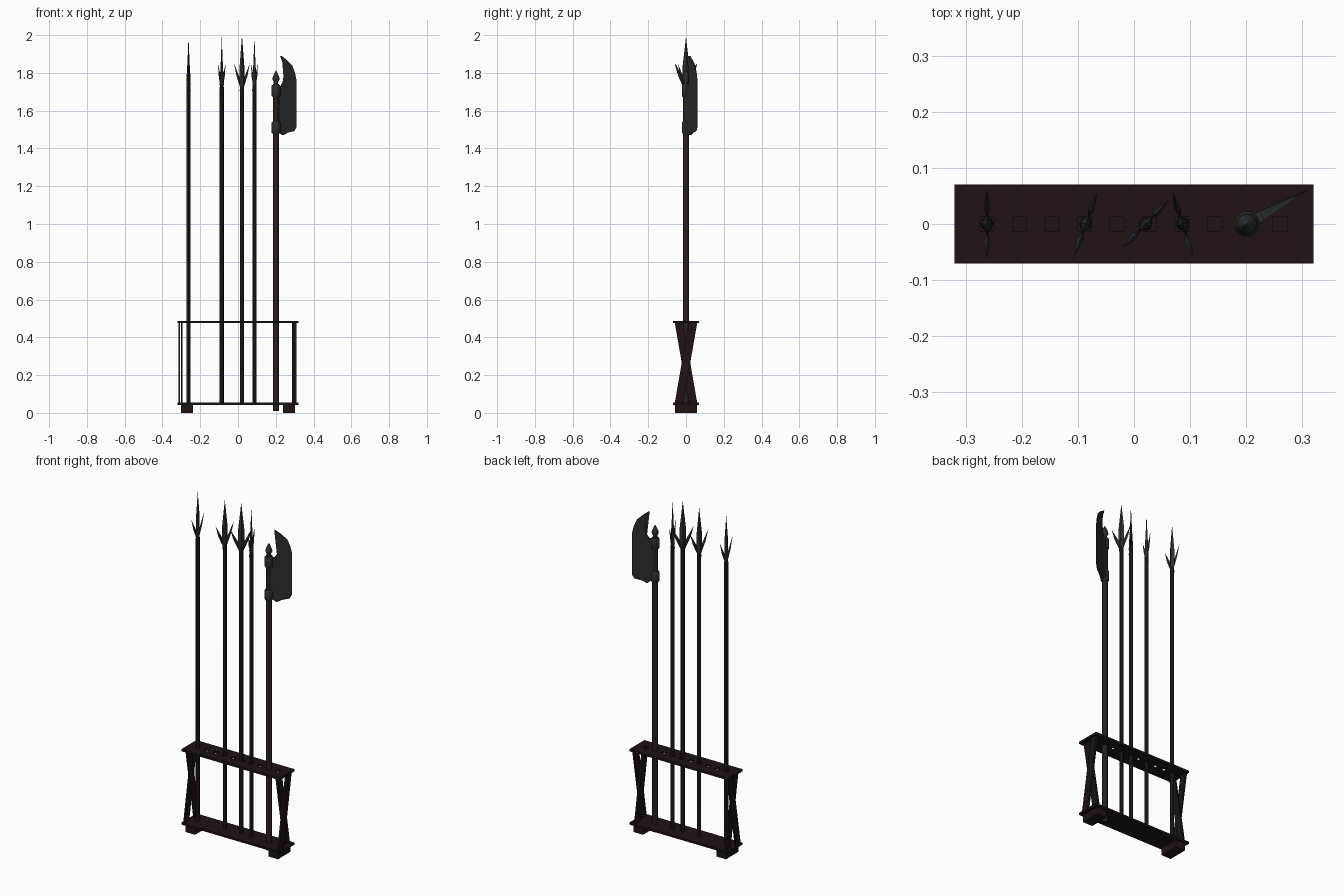
import bpy, bmesh
from math import radians, cos, sin, pi, atan2, hypot
from mathutils import Matrix

if "Cube" in bpy.data.objects:
    bpy.data.objects.remove(bpy.data.objects["Cube"])


def material(name, rgb):
    m = bpy.data.materials.new(name)
    m.diffuse_color = (*rgb, 1)
    m.use_nodes = True
    m.node_tree.nodes["Principled BSDF"].inputs["Base Color"].default_value = m.diffuse_color
    return m


WOOD = material("dark_wood", (0.013, 0.007, 0.006))
POLE = material("pole_wood", (0.022, 0.014, 0.010))
METAL = material("dark_metal", (0.024, 0.027, 0.028))


def make(name, bm, mat, loc=(0, 0, 0), turn=0):
    bmesh.ops.recalc_face_normals(bm, faces=bm.faces)
    me = bpy.data.meshes.new(name)
    bm.to_mesh(me)
    bm.free()
    me.materials.append(mat)
    ob = bpy.data.objects.new(name, me)
    bpy.context.collection.objects.link(ob)
    ob.location = loc
    ob.rotation_euler.z = radians(turn)
    return ob


def box(name, centre, size, mat, matrix=None, turn=0):
    bm = bmesh.new()
    bmesh.ops.create_cube(bm, size=1)
    bmesh.ops.scale(bm, vec=size, verts=bm.verts)
    if matrix:
        bm.transform(matrix)
    return make(name, bm, mat, centre, turn)


def lathe(name, profile, mat, loc, sides=10):
    bm = bmesh.new()
    rings = [[bm.verts.new((r * cos(2 * pi * i / sides), r * sin(2 * pi * i / sides), z))
              for i in range(sides)] for r, z in profile]
    for a, b in zip(rings, rings[1:]):
        for i in range(sides):
            j = (i + 1) % sides
            bm.faces.new((a[i], a[j], b[j], b[i]))
    bm.faces.new(rings[0])
    bm.faces.new(rings[-1])
    ob = make(name, bm, mat, loc)
    for p in ob.data.polygons:
        p.use_smooth = len(p.vertices) == 4
    ob.data.set_sharp_from_angle(angle=radians(40))
    return ob


# Rack boards, the top one pierced by ten square slots
top = box("top_board", (0, 0, 0.481), (0.64, 0.14, 0.012), WOOD)
box("bottom_board", (0, 0, 0.049), (0.64, 0.14, 0.012), WOOD)
slots = bmesh.new()
for i in range(10):
    bmesh.ops.create_cube(slots, size=0.025,
                          matrix=Matrix.Translation((-0.262 + 0.058 * i, 0, 0.481)))
cutter = make("slot_cutter", slots, WOOD)
cutter.hide_render = True
cutter.hide_set(True)
cut = top.modifiers.new("slots", 'BOOLEAN')
cut.object = cutter
cut.operation = 'DIFFERENCE'
cut.solver = 'EXACT'

# Feet
for side, s in (("left", -1), ("right", 1)):
    box(side + "_foot", (s * 0.27, 0, 0.0215), (0.062, 0.116, 0.043), WOOD)


# Crossed end planks, sheared so that their ends stay level
def cross_plank(name, x, thick, lean):
    h, w = 0.42, 0.045
    shear = Matrix.Identity(4)
    shear[1][2] = lean * (0.118 - w) / h
    box(name, (x, 0, 0.265), (thick, w, h), WOOD, shear)


cross_plank("left_outer_plank", -0.311, 0.008, 1)
cross_plank("left_inner_plank", -0.297, 0.008, -1)
cross_plank("right_outer_plank", 0.303, 0.012, 1)
cross_plank("right_inner_plank", 0.291, 0.012, -1)


# Barbed spearhead: flat outline with a raised central ridge on both faces
def spear_head(name, x, turn, tip):
    bm = bmesh.new()
    T = bm.verts.new((0, 0, tip))
    B = bm.verts.new((0, 0, 1.70))
    ridges = [[bm.verts.new((0, s * t, z)) for t, z in ((0.012, 1.735), (0.009, 1.80), (0.006, 1.85))]
              for s in (1, -1)]
    for s in (1, -1):
        wide, notch, barb, elbow, base = [bm.verts.new((s * u, 0, z)) for u, z in (
            (0.018, 1.835), (0.018, 1.775), (0.060, 1.850), (0.042, 1.785), (0.013, 1.72))]
        for r in ridges:
            for f in ((T, wide, r[2]), (wide, notch, r[1], r[2]), (notch, r[0], r[1]),
                      (notch, barb, elbow), (notch, elbow, base), (notch, base, r[0]),
                      (base, B, r[0])):
                if bm.faces.get(f) is None:
                    bm.faces.new(f)
        # give the barb some body
        for f, k in (((notch, barb, elbow), 1), ((notch, elbow, base), 1)):
            old = bm.faces.get(f)
            if old:
                bm.faces.remove(old)
        for q in (1, -1):
            mid = bm.verts.new((s * 0.029, q * 0.006, 1.777))
            for a, b in ((notch, barb), (barb, elbow), (elbow, base), (base, notch)):
                bm.faces.new((a, b, mid))
    make(name, bm, METAL, (x, 0, 0), turn)


for i, (x, turn, tip) in enumerate(((-0.262, 90, 1.99), (-0.086, 70, 1.99),
                                    (0.021, 46, 2.0), (0.087, 108, 1.99)), 1):
    lathe(f"spear_shaft_{i}", ((0.011, 0.055), (0.011, 1.70), (0.012, 1.705), (0.008, 1.76)),
          POLE, (x, 0, 0), 8)
    spear_head(f"spear_head_{i}", x, turn, tip)

# Halberd pole and pointed finial
HX, TURN = 0.201, 29
lathe("halberd_pole", ((0.016, 0.01), (0.016, 1.74)), POLE, (HX, 0, 0), 12)
lathe("halberd_finial", ((0.012, 1.735), (0.012, 1.752), (0.019, 1.765), (0.018, 1.775),
                         (0.008, 1.80), (0.001, 1.812)), METAL, (HX, 0, 0), 12)

# Axe blade and its two arms: outline (u outwards, z), thinning to the cutting edge
OUTLINE = ((0.030, 1.890), (0.066, 1.866), (0.098, 1.838), (0.115, 1.800), (0.124, 1.760),
           (0.124, 1.515), (0.112, 1.492), (0.070, 1.484), (0.042, 1.470), (0.020, 1.488),
           (0.000, 1.488), (0.000, 1.522), (0.026, 1.522), (0.043, 1.545), (0.043, 1.675),
           (0.026, 1.688), (0.000, 1.688), (0.000, 1.728), (0.030, 1.728), (0.044, 1.750),
           (0.053, 1.800), (0.048, 1.845))
bm = bmesh.new()
sheets = []
for s in (1, -1):
    sheets.append([bm.verts.new((u, s * max(0.001, 0.012 * (1 - u / 0.126)), z)) for u, z in OUTLINE])
    bm.faces.new(sheets[-1])
n = len(OUTLINE)
for i in range(n):
    j = (i + 1) % n
    bm.faces.new((sheets[0][i], sheets[0][j], sheets[1][j], sheets[1][i]))
bmesh.ops.triangulate(bm, faces=[f for f in bm.faces if len(f.verts) > 4])
make("axe_blade", bm, METAL, (HX, 0, 0), TURN)

# Collars clamping the blade to the pole
for name, z in (("lower_collar", 1.51), ("upper_collar", 1.705)):
    lathe(name, ((0.019, z - 0.032), (0.023, z - 0.026), (0.023, z + 0.026), (0.019, z + 0.032)),
          METAL, (HX, 0, 0), 10)
